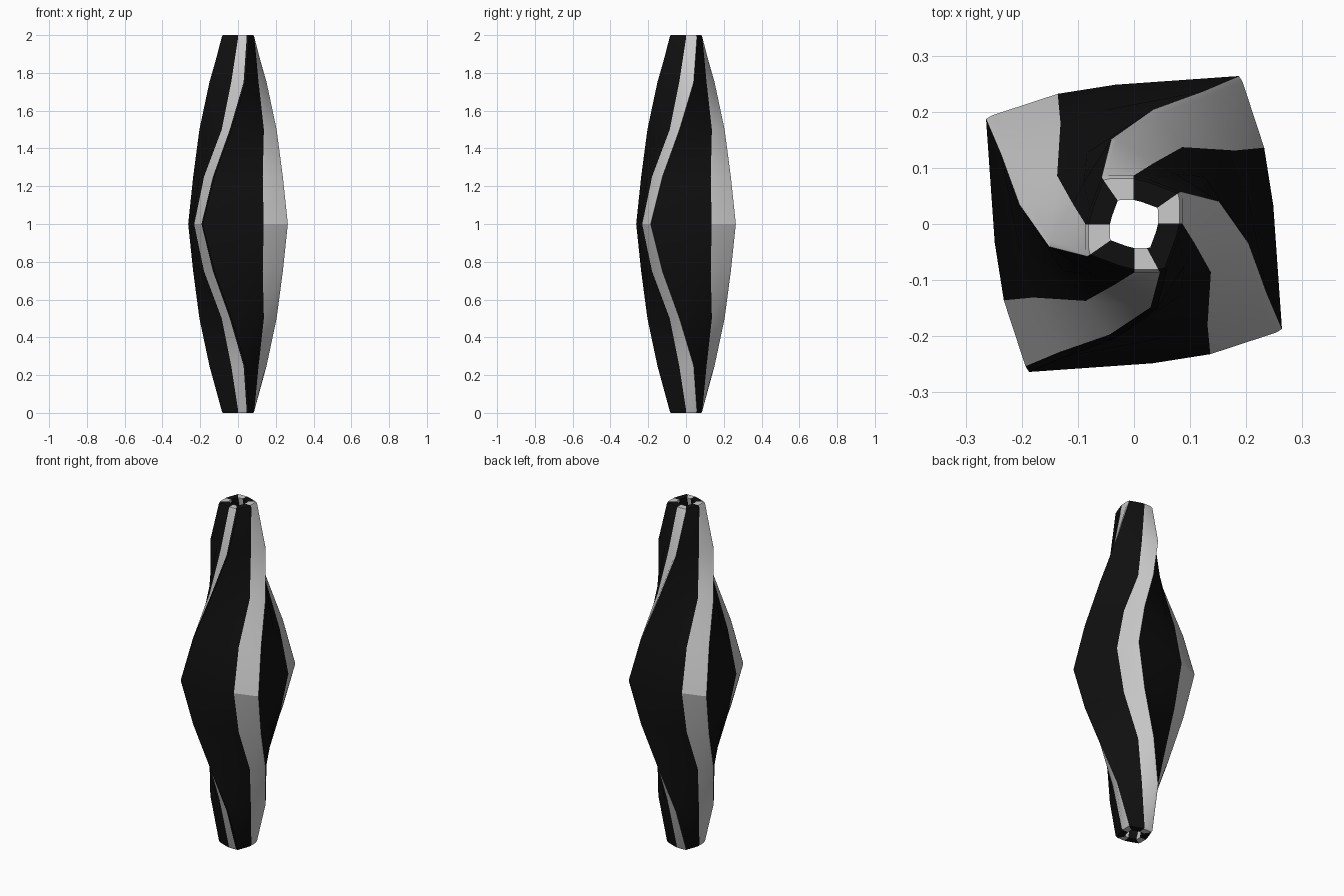
import bpy, math
from mathutils import Vector, Matrix

if "Cube" in bpy.data.objects:
    bpy.data.objects.remove(bpy.data.objects["Cube"])

# One quarter of the outer cross-section from the end (z=2) to the waist (z=1):
# A = trailing edge of the grey strip, C = leading corner of the grey strip
EDGE_A = [(0.086, 0.001), (0.109, -0.036), (0.137, -0.086), (0.131, -0.180), (0.136, -0.232)]
EDGE_C = [(0.086, 0.057), (0.154, 0.039), (0.206, -0.037), (0.238, -0.128), (0.264, -0.190)]
WALL = 0.043
QUARTER = Matrix.Rotation(math.pi / 2, 2)


def section(a, c):
    """Columns A, B (chamfer start), C, M (panel bulge), next A."""
    a, c = Vector(a), Vector(c)
    nxt = QUARTER @ a
    b = c + (a - c).normalized() * 0.011
    c = c + (nxt - c).normalized() * 0.003
    m = c.lerp(nxt, 0.68) * 1.025
    return [a, b, c, m, nxt]


def column(index):
    """Closed wall loop: outer skin upwards, then inner skin downwards."""
    half = []
    for i, (a, c) in enumerate(zip(EDGE_A, EDGE_C)):
        p = section(a, c)[index]
        half.append((p, Vector(a).length, 2 - 0.25 * i if i else 1.99))
    rim = (half[0][0] * 0.94, half[0][1], 2.0)
    upper = [rim] + half
    levels = [(p, r, 2 - z) for p, r, z in upper] + upper[-2::-1]
    outer = [Vector((p.x, p.y, z)) for p, r, z in levels]
    inner = []
    for p, r, z in levels:
        if z in (0.01, 1.99):
            continue
        q = p * (1 - WALL / r) if z not in (0.0, 2.0) else p / 0.94 * (1 - WALL / r)
        inner.append(Vector((q.x, q.y, z)))
    return outer + inner[::-1]


def material(name, col):
    mat = bpy.data.materials.new(name)
    mat.diffuse_color = col
    mat.use_nodes = True
    mat.node_tree.nodes["Principled BSDF"].inputs["Base Color"].default_value = mat.diffuse_color
    return mat


def build(name, ranges, mat=None):
    """Skin each quarter between its first and last column."""
    verts, faces = [], []
    for k, (first, last) in enumerate(ranges):
        rot = Matrix.Rotation(k * math.pi / 2, 3, 'Z')
        for i in range(first, last + 1):
            loop = column(i)
            n, s = len(loop), len(verts)
            verts += [rot @ v for v in loop]
            if i > first:
                faces += [(s - n + j, s + j, s + (j + 1) % n, s - n + (j + 1) % n)
                          for j in range(n)]
    mesh = bpy.data.meshes.new(name)
    mesh.from_pydata(verts, [], faces)
    obj = bpy.data.objects.new(name, mesh)
    bpy.context.collection.objects.link(obj)
    if mat:
        mesh.materials.append(mat)
    bpy.ops.object.select_all(action='DESELECT')
    obj.select_set(True)
    bpy.context.view_layer.objects.active = obj
    bpy.ops.object.shade_smooth_by_angle(angle=math.radians(25))
    return obj


# Grey spiral strips (the chamfer of the front one belongs to the dark panel)
build("spiral_strips", [(0, 2), (0, 2), (0, 2), (0, 1)])
# Dark panels between the strips
build("dark_panels", [(2, 4), (2, 4), (2, 4), (1, 4)],
      material("dark", (0.005, 0.005, 0.005, 1)))
